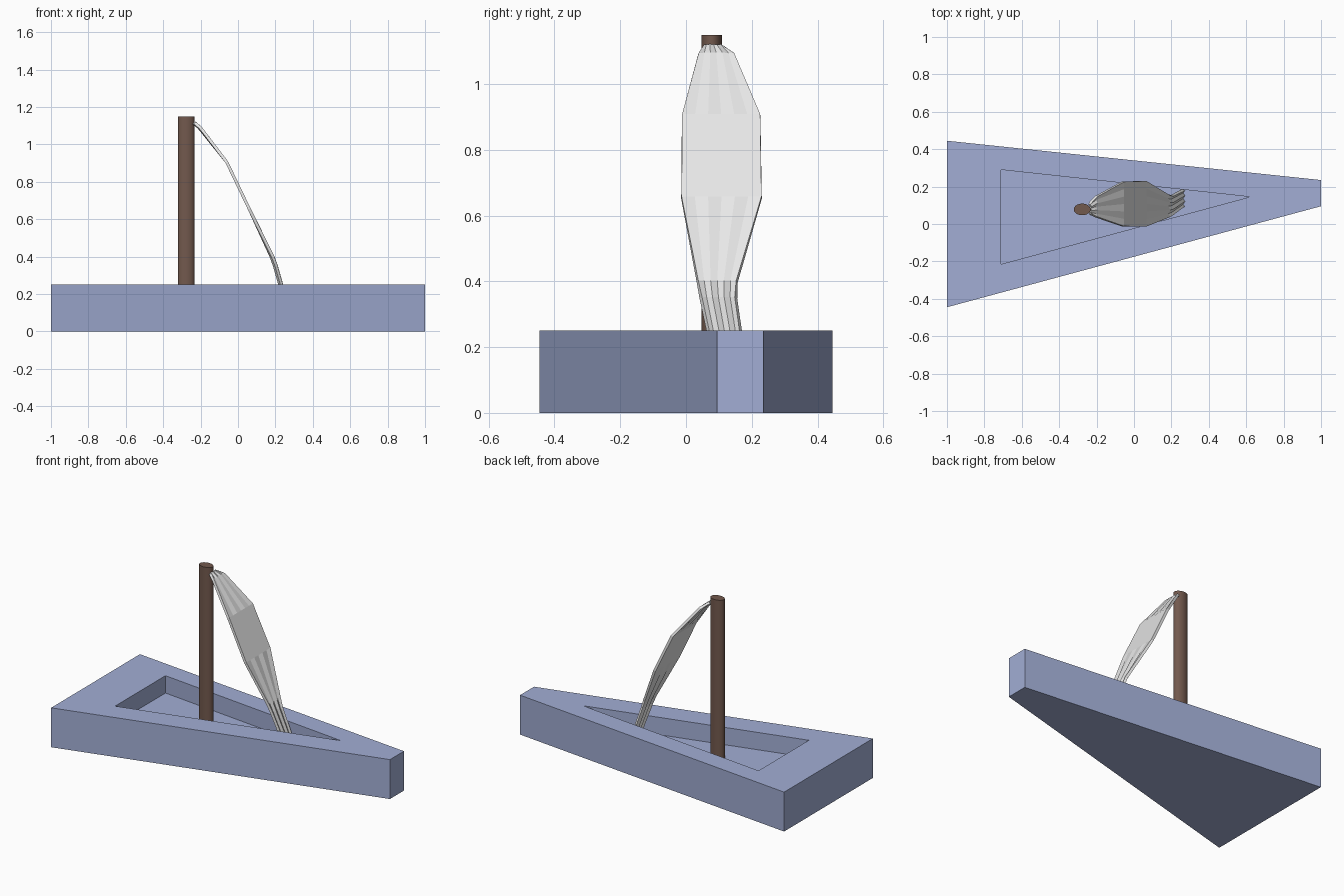
import bpy
import bmesh

old = bpy.data.objects.get("Cube")
if old:
    bpy.data.objects.remove(old)


def material(name, rgb):
    mat = bpy.data.materials.new(name)
    mat.use_nodes = True
    mat.diffuse_color = (*rgb, 1)
    mat.node_tree.nodes["Principled BSDF"].inputs["Base Color"].default_value = (*rgb, 1)
    return mat


def add_object(name, bm, mat):
    bmesh.ops.recalc_face_normals(bm, faces=bm.faces[:])
    mesh = bpy.data.meshes.new(name)
    bm.to_mesh(mesh)
    bm.free()
    mesh.materials.append(mat)
    obj = bpy.data.objects.new(name, mesh)
    bpy.context.collection.objects.link(obj)
    return obj


blue = material("hull blue", (0.36, 0.42, 0.66))
brown = material("mast brown", (0.17, 0.10, 0.075))
white = material("sail white", (0.8, 0.8, 0.8))

DECK, FLOOR = 0.25, 0.14

# Hull: tapered slab with a triangular well in the deck
outline = [(-1, 0.445), (-1, -0.445), (1, 0.095), (1, 0.235)]
well = [(-0.712, 0.29), (-0.712, -0.215), (0.62, 0.145)]
bm = bmesh.new()


def ring(points, z):
    return [bm.verts.new((x, y, z)) for x, y in points]


def walls(lower, upper):
    for i in range(len(lower)):
        j = (i + 1) % len(lower)
        bm.faces.new((lower[i], lower[j], upper[j], upper[i]))


base, deck = ring(outline, 0), ring(outline, DECK)
rim, floor = ring(well, DECK), ring(well, FLOOR)
walls(base, deck)
walls(floor, rim)
bm.faces.new(base)
bm.faces.new(floor)
a, b, c, d = deck
p, q, r = rim
for face in ((a, b, q, p), (b, c, r, q), (c, d, r), (d, a, p, r)):
    bm.faces.new(face)
add_object("hull", bm, blue)

# Mast: oval pole standing in the well
height = 1.15 - FLOOR
bpy.ops.mesh.primitive_cylinder_add(vertices=32, radius=1, depth=height,
                                    location=(-0.277, 0.078, FLOOR + height / 2))
mast = bpy.context.object
mast.name = "mast"
mast.scale = (0.045, 0.031, 1)
bpy.ops.object.transform_apply(location=False, rotation=False, scale=True)
mast.data.materials.append(brown)
bpy.ops.object.shade_smooth_by_angle()

# Sail: thin cloth, gathered into pleats at both ends
# each row: x, z, near edge y, far edge y, pleat depth
rows = [(-0.235, 1.115, 0.052, 0.115, 0.004),
        (-0.205, 1.09, 0.037, 0.148, 0.004),
        (-0.06, 0.905, -0.012, 0.226, 0),
        (0.06, 0.655, -0.014, 0.23, 0),
        (0.182, 0.40, 0.035, 0.155, 0.005),
        (0.20, 0.35, 0.045, 0.152, 0.005),
        (0.26, FLOOR, 0.09, 0.182, 0.005)]
COLS = 7
bm = bmesh.new()
grid = []
for x, z, near, far, pleat in rows:
    grid.append([bm.verts.new((x + pleat * (-1) ** i,
                               near + (far - near) * i / (COLS - 1), z))
                 for i in range(COLS)])
for upper, lower in zip(grid, grid[1:]):
    for i in range(COLS - 1):
        bm.faces.new((upper[i], upper[i + 1], lower[i + 1], lower[i]))
sail = add_object("sail", bm, white)
cloth = sail.modifiers.new("cloth thickness", "SOLIDIFY")
cloth.thickness = 0.016
cloth.offset = 0
